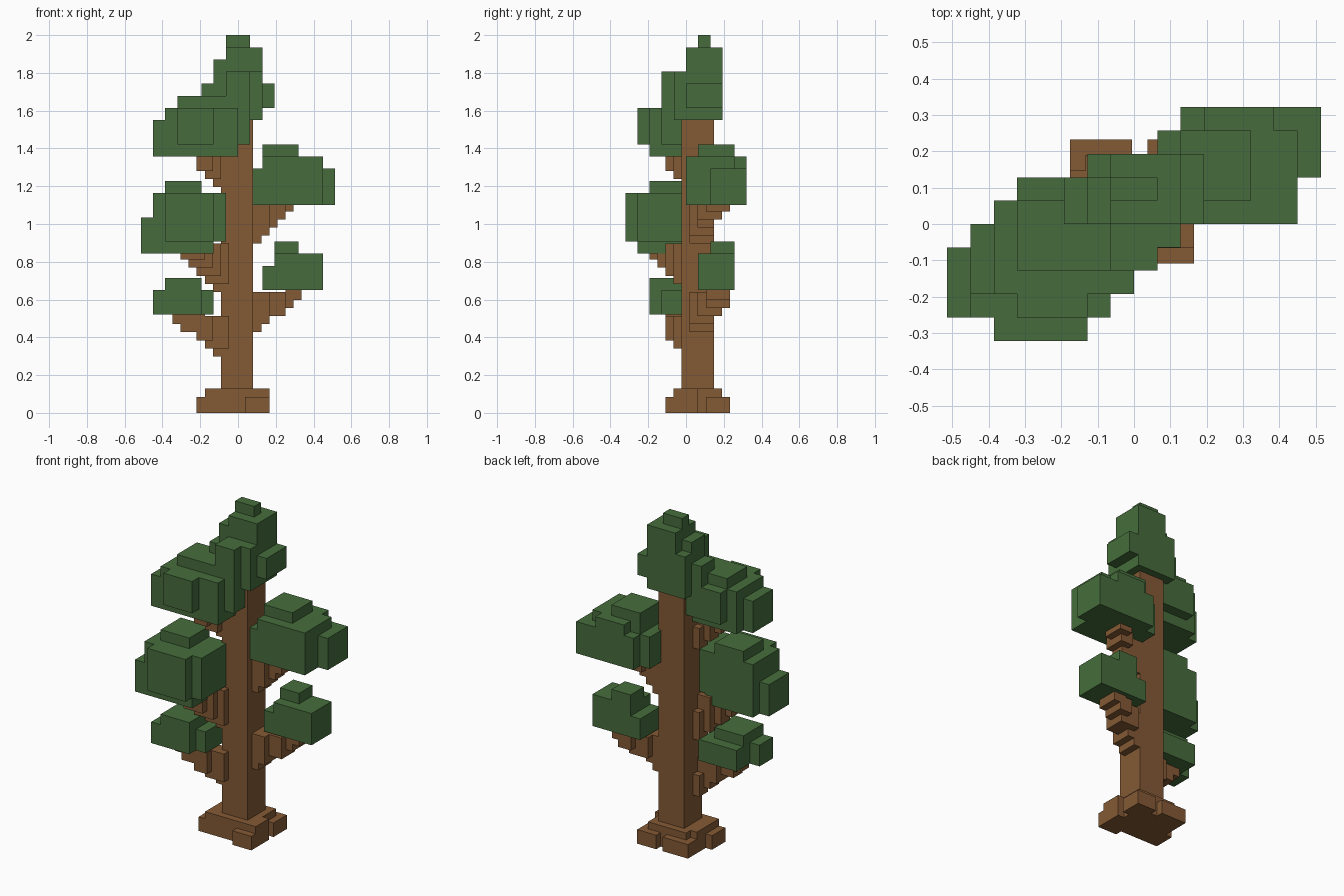
import bpy, bmesh

if "Cube" in bpy.data.objects:
    bpy.data.objects.remove(bpy.data.objects["Cube"])

LEAF, WOOD = 0.0643, 0.0427          # block sizes of foliage and wood


def material(name, color):
    m = bpy.data.materials.new(name)
    m.diffuse_color = (*color, 1)
    m.use_nodes = True
    m.node_tree.nodes["Principled BSDF"].inputs["Base Color"].default_value = m.diffuse_color
    return m


green = material("leaf green", (0.061, 0.152, 0.045))
brown = material("bark brown", (0.231, 0.102, 0.036))

# direction -> corner offsets of a unit block's face
SIDES = {
    (1, 0, 0): [(1, 0, 0), (1, 1, 0), (1, 1, 1), (1, 0, 1)],
    (-1, 0, 0): [(0, 0, 0), (0, 0, 1), (0, 1, 1), (0, 1, 0)],
    (0, 1, 0): [(0, 1, 0), (0, 1, 1), (1, 1, 1), (1, 1, 0)],
    (0, -1, 0): [(0, 0, 0), (1, 0, 0), (1, 0, 1), (0, 0, 1)],
    (0, 0, 1): [(0, 0, 1), (1, 0, 1), (1, 1, 1), (0, 1, 1)],
    (0, 0, -1): [(0, 0, 0), (0, 1, 0), (1, 1, 0), (1, 0, 0)],
}


def blocks(name, boxes, size, origin, mat):
    """Union of whole-block boxes (x0,x1,y0,y1,z0,z1); keeps only the outer faces."""
    cells = {(x, y, z) for x0, x1, y0, y1, z0, z1 in boxes
             for x in range(x0, x1) for y in range(y0, y1) for z in range(z0, z1)}
    bm = bmesh.new()
    verts = {}

    def vert(p):
        if p not in verts:
            verts[p] = bm.verts.new([o + c * size for o, c in zip(origin, p)])
        return verts[p]

    for c in sorted(cells):
        for d, corners in SIDES.items():
            if tuple(a + b for a, b in zip(c, d)) not in cells:
                bm.faces.new([vert(tuple(a + b for a, b in zip(c, k))) for k in corners])
    mesh = bpy.data.meshes.new(name)
    bm.to_mesh(mesh)
    bm.free()
    mesh.materials.append(mat)
    bpy.context.collection.objects.link(bpy.data.objects.new(name, mesh))


def wood(name, *boxes):
    blocks(name, boxes, WOOD, (-0.005, 0.062, 0), brown)


def leaves(name, *boxes):
    blocks(name, boxes, LEAF, (0, 0, 2 - 31 * LEAF), green)


# trunk with flared roots
wood("trunk_and_roots",
     (-2, 2, -2, 2, 0, 37),
     (-3, 3, -3, 3, 0, 3), (-4, 4, -3, 0, 0, 3), (-4, -2, -2, 2, 0, 3),
     (-5, 1, -3, 0, 0, 2), (1, 4, -4, -2, 0, 2),
     (-4, 0, 1, 4, 0, 2), (1, 4, 1, 4, 0, 2))

# stepped branches
wood("lower_left_branch",
     (-3, -1, -2, 0, 7, 10), (-4, -1, -3, -1, 8, 12), (-5, -3, -4, -1, 9, 12),
     (-7, -4, -4, -2, 10, 13), (-8, -5, -4, -2, 11, 13))
wood("lower_right_branch",
     (2, 3, -1, 2, 10, 13), (2, 4, -1, 2, 11, 15), (3, 6, 0, 3, 12, 15),
     (5, 7, 1, 4, 13, 15), (6, 8, 1, 4, 14, 16))
wood("middle_left_branch",
     (-3, -1, -2, 0, 15, 19), (-4, -1, -3, -1, 16, 21), (-5, -2, -4, -2, 17, 21),
     (-6, -3, -5, -3, 18, 21), (-7, -4, -6, -4, 19, 21))
wood("middle_right_branch",
     (2, 3, -1, 2, 21, 24), (2, 4, -1, 2, 22, 26), (3, 5, 0, 2, 23, 26),
     (4, 6, 0, 3, 24, 26), (5, 7, 1, 4, 25, 27))
wood("upper_left_branch",
     (-3, -1, -2, 0, 28, 31), (-4, -2, -3, -1, 29, 32), (-5, -3, -4, -2, 30, 33))

# foliage clumps
leaves("crown_foliage",
       (-1, 1, 1, 2, 30, 31), (-1, 2, 0, 3, 28, 30), (-2, 0, 0, 2, 28, 29),
       (-2, 2, 0, 3, 24, 28), (-1, 2, -1, 2, 24, 28), (-1, 1, -2, 0, 25, 28),
       (1, 3, 0, 3, 25, 27), (-3, -1, 0, 2, 24, 27))
leaves("upper_left_foliage",
       (-6, 0, -3, 1, 21, 25), (-7, -5, -3, 0, 21, 24), (-5, -2, -4, -2, 22, 25),
       (-5, -1, 0, 2, 22, 25), (-5, -1, -2, 1, 25, 26), (0, 1, -2, 1, 22, 25))
leaves("middle_right_foliage",
       (2, 7, 0, 4, 17, 21), (3, 6, 4, 5, 17, 21), (2, 8, 2, 5, 17, 20),
       (1, 2, 0, 4, 17, 20), (2, 5, 1, 4, 21, 22))
leaves("middle_left_foliage",
       (-7, -2, -4, 0, 13, 18), (-8, -6, -4, -1, 13, 16), (-6, -2, -5, -4, 14, 18),
       (-2, -1, -4, 0, 14, 18), (-6, -3, -3, 0, 18, 19))
leaves("lower_left_foliage",
       (-6, -3, -3, 1, 8, 10), (-7, -5, -3, -1, 8, 10), (-3, -2, -2, 1, 8, 10),
       (-6, -3, -3, 0, 10, 11))
leaves("lower_right_foliage",
       (3, 7, 1, 4, 10, 13), (2, 3, 1, 4, 10, 12), (3, 5, 2, 4, 13, 14))
